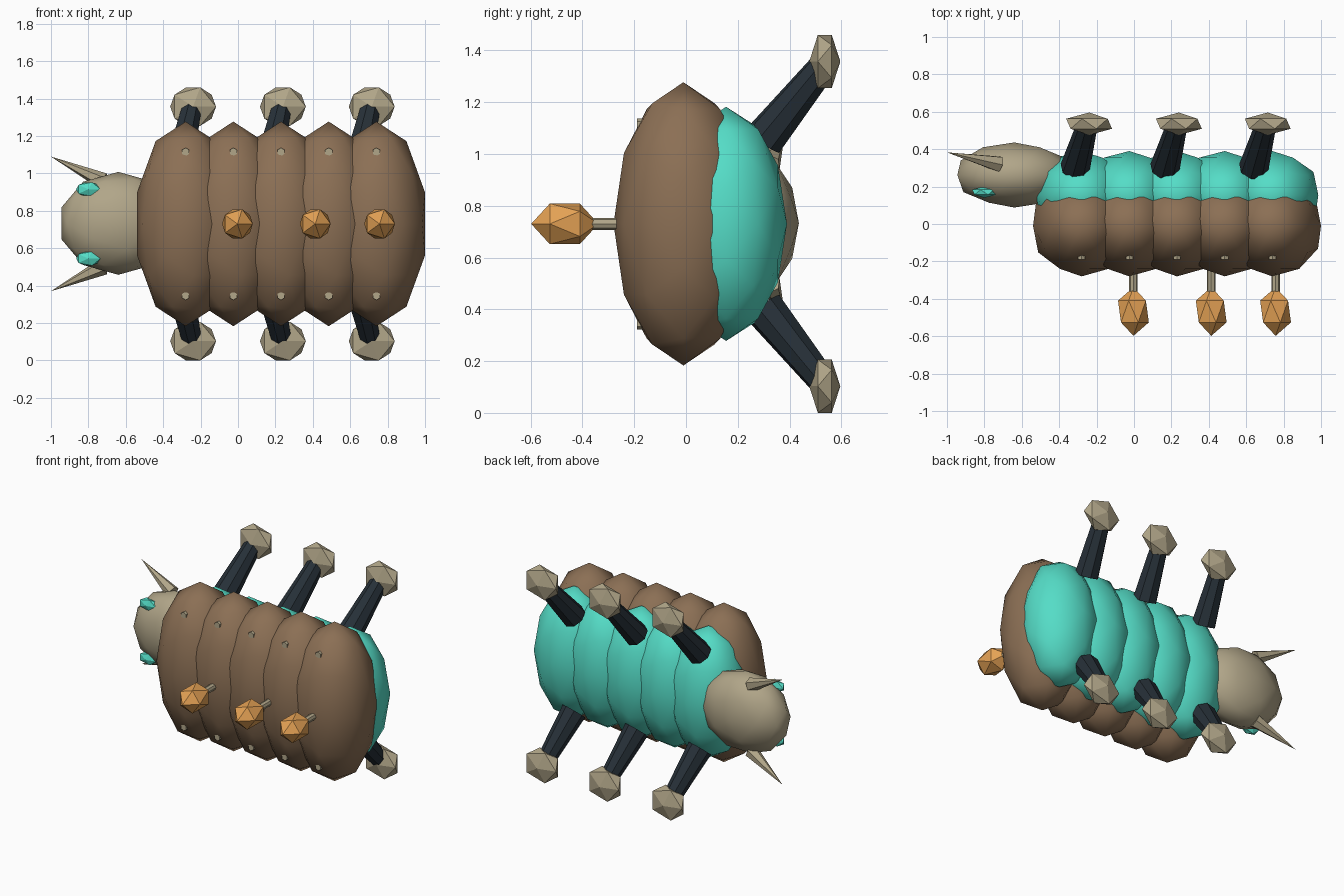
import bpy, bmesh
from math import radians
from mathutils import Matrix, Vector

if "Cube" in bpy.data.objects:
    bpy.data.objects.remove(bpy.data.objects["Cube"])

MID = 0.73  # mirror plane height
SPIN = Matrix.Rotation(radians(90), 4, 'X')


def material(name, rgb):
    m = bpy.data.materials.new(name)
    m.diffuse_color = (*rgb, 1)
    m.use_nodes = True
    m.node_tree.nodes["Principled BSDF"].inputs["Base Color"].default_value = m.diffuse_color
    return m


BROWN = material("brown shell", (0.26, 0.16, 0.09))
TEAL = material("teal", (0.09, 0.72, 0.57))
TAN = material("tan", (0.44, 0.38, 0.25))
DARK = material("dark", (0.02, 0.03, 0.04))
ORANGE = material("orange", (0.78, 0.36, 0.09))


def finish(bm, name, mat, smooth=False):
    me = bpy.data.meshes.new(name)
    for f in bm.faces:
        f.smooth = smooth
    bm.to_mesh(me)
    bm.free()
    me.materials.append(mat)
    ob = bpy.data.objects.new(name, me)
    bpy.context.collection.objects.link(ob)
    return ob


def blob(name, loc, radii, mat, detail=1, smooth=False):
    """Stretched icosphere with its poles along y."""
    bm = bmesh.new()
    bmesh.ops.create_icosphere(
        bm, subdivisions=detail, radius=1,
        matrix=Matrix.Translation(loc) @ Matrix.Diagonal((*radii, 1)) @ SPIN)
    return finish(bm, name, mat, smooth)


def rod(name, a, b, r1, r2, sides, mat):
    """Tapered prism from a to b."""
    a, b = Vector(a), Vector(b)
    d = b - a
    bm = bmesh.new()
    bmesh.ops.create_cone(
        bm, cap_ends=True, segments=sides, radius1=r1, radius2=r2, depth=d.length,
        matrix=Matrix.Translation((a + b) / 2) @ d.to_track_quat('Z', 'Y').to_matrix().to_4x4())
    return finish(bm, name, mat)


# body segments: shell, belly and small side pins
for i in range(5):
    x = -0.28 + 0.255 * i
    blob(f"shell_{i}", (x, -0.01, MID), (0.273, 0.27, 0.547), BROWN, 2, True)
    blob(f"belly_{i}", (x, 0.155, MID), (0.258, 0.235, 0.452), TEAL, 2, True)
    for s in (-1, 1):
        z = MID + s * 0.385
        rod(f"pin_{i}_{s}", (x, -0.08, z), (x, -0.19, z), 0.022, 0.022, 6, TAN)

# head
blob("head", (-0.64, 0.262, MID + 0.003), (0.32, 0.174, 0.275), TAN, 2, True)
for s in (-1, 1):
    blob(f"eye_{s}", (-0.80, 0.17, MID + s * 0.185), (0.073, 0.03, 0.044), TEAL)
    rod(f"horn_{s}", (-0.72, 0.32, MID + s * 0.228), (-1.0, 0.383, MID + s * 0.36),
        0.046, 0.0, 6, TAN)

# legs and feet
for i, x in enumerate((-0.24, 0.24, 0.715)):
    for s in (-1, 1):
        rod(f"leg_{i}_{s}", (x - 0.075, 0.30, MID + s * 0.325),
            (x - 0.01, 0.53, MID + s * 0.61), 0.08, 0.056, 8, DARK)
        blob(f"foot_{i}_{s}", (x, 0.536, MID + s * 0.627), (0.137, 0.06, 0.121), TAN)

# crystals on stalks along the back
for i, x in enumerate((-0.003, 0.413, 0.757)):
    rod(f"stalk_{i}", (x, -0.22, MID), (x, -0.38, MID), 0.023, 0.023, 8, TAN)
    blob(f"crystal_{i}", (x, -0.468, MID), (0.092, 0.13, 0.092), ORANGE)
